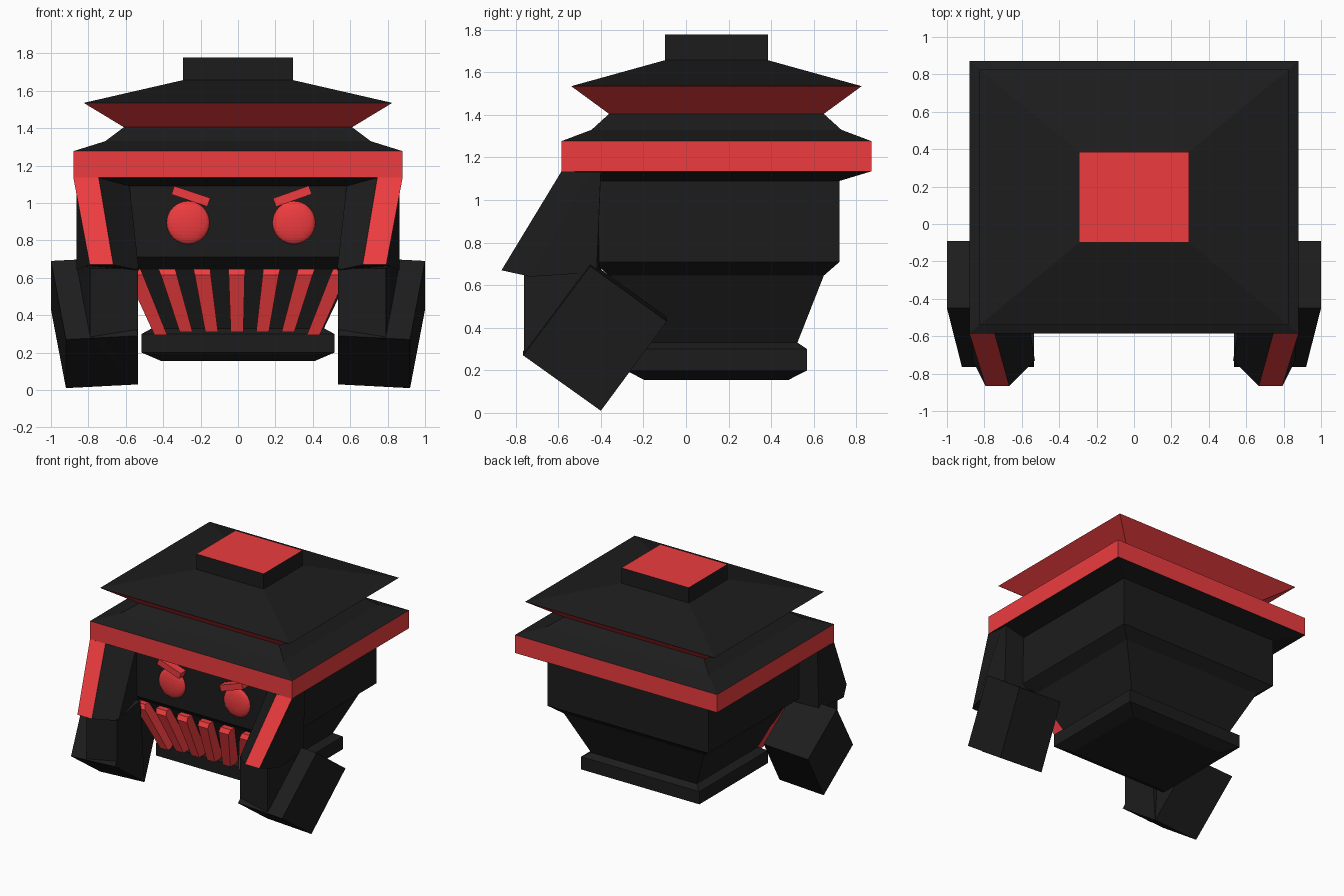
import bpy, bmesh, math

if "Cube" in bpy.data.objects:
    bpy.data.objects.remove(bpy.data.objects["Cube"])

def material(name, rgb):
    m = bpy.data.materials.new(name)
    m.diffuse_color = (*rgb, 1)
    m.use_nodes = True
    m.node_tree.nodes["Principled BSDF"].inputs["Base Color"].default_value = m.diffuse_color
    return m

BLACK = material("black", (0.012, 0.012, 0.012))
RED = material("red", (0.85, 0.045, 0.05))
CY = 0.143      # centre of the body along y
RATIO = 0.827   # depth / width of the body

def finish(name, bm, mats=(BLACK, RED), mirror=False):
    bmesh.ops.recalc_face_normals(bm, faces=bm.faces[:])
    me = bpy.data.meshes.new(name)
    bm.to_mesh(me)
    bm.free()
    for m in mats:
        me.materials.append(m)
    ob = bpy.data.objects.new(name, me)
    bpy.context.collection.objects.link(ob)
    if mirror:
        ob.modifiers.new("Mirror", 'MIRROR').use_mirror_merge = False
    return ob

def loft(name, rings, red=lambda band, side: False, red_top=False, mats=(BLACK, RED), mirror=False):
    """Skin a stack of rings (bottom to top), choosing which faces are red."""
    bm = bmesh.new()
    vs = [[bm.verts.new(p) for p in r] for r in rings]
    n = len(vs[0])
    for b in range(len(vs) - 1):
        for i in range(n):
            j = (i + 1) % n
            f = bm.faces.new((vs[b][i], vs[b][j], vs[b + 1][j], vs[b + 1][i]))
            f.material_index = int(red(b, i))
    bm.faces.new(vs[0][::-1])
    bm.faces.new(vs[-1]).material_index = int(red_top)
    return finish(name, bm, mats, mirror)

def hull(name, points, mirror=True):
    bm = bmesh.new()
    vs = [bm.verts.new(p) for p in points]
    out = bmesh.ops.convex_hull(bm, input=vs)
    junk = [g for g in out["geom_interior"] if isinstance(g, bmesh.types.BMVert)]
    bmesh.ops.delete(bm, geom=junk, context='VERTS')
    bmesh.ops.dissolve_limit(bm, angle_limit=0.01, verts=bm.verts[:], edges=bm.edges[:])
    return finish(name, bm, mirror=mirror)

def rect(w, z):
    d = w * RATIO
    return [(-w, CY - d, z), (w, CY - d, z), (w, CY + d, z), (-w, CY + d, z)]

# Base, tapered lower body and upper body
loft("body", [rect(w, z) for w, z in (
    (0.41, 0.155), (0.515, 0.20), (0.515, 0.30), (0.46, 0.33),
    (0.61, 0.645), (0.70, 0.71), (0.70, 1.09), (0.88, 1.135))])

# Tiered roof: red rim, red flared tier, red cap top
loft("roof", [rect(w, z) for w, z in (
    (0.88, 1.135), (0.88, 1.277), (0.71, 1.33), (0.61, 1.405),
    (0.825, 1.535), (0.293, 1.657), (0.293, 1.777))],
    red=lambda b, i: b in (0, 3), red_top=True)

# Side panels hanging from the roof corners, front strip red
loft("side_panel", [
    [(0.53, -0.73, 0.64), (0.667, -0.867, 0.67), (0.793, -0.867, 0.67),
     (0.863, -0.73, 0.64), (0.863, -0.42, 0.66), (0.58, -0.40, 0.66)],
    [(0.58, -0.44, 1.09), (0.745, -0.585, 1.135), (0.88, -0.585, 1.135),
     (0.865, -0.45, 1.135), (0.865, -0.40, 1.135), (0.60, -0.40, 1.10)]],
    red=lambda b, i: i == 1, mirror=True)

# Forearm columns below the panels
hull("arm_column", [
    (0.535, -0.74, 0.65), (0.535, -0.74, 0.28), (0.79, -0.76, 0.65), (0.79, -0.76, 0.27),
    (0.865, -0.47, 0.69), (0.535, -0.45, 0.69), (0.535, -0.40, 0.03), (0.79, -0.40, 0.03)])

# Tilted outer fists
hull("fist", [
    (x + dx, y, z + dz)
    for y, z, dx in ((-0.45, 0.69, 0.08), (-0.09, 0.43, 0.08), (-0.40, 0.01, 0.0), (-0.765, 0.27, 0.0))
    for x, dz in ((0.535, 0.02), (0.92, 0.0))])

# Fanned teeth bars
for k in range(-3, 4):
    xt, xb = -0.007 + 0.187 * k, -0.005 + 0.136 * k
    zb = 0.31 if abs(k) < 3 else 0.295

    def bar(x, h, yf, yb, z):
        return [(x - h, yf, z), (x + h, yf, z), (x + h, yb, z), (x - h, yb, z)]

    loft(f"tooth_{k + 4}", [bar(xb, 0.034, -0.33, -0.22, zb),
                            bar(xt * 0.97, 0.043, -0.43, -0.32, 0.615),
                            bar(xt, 0.045, -0.41, -0.33, 0.648)], mats=(RED, RED))

# Flattened round eyes and slanted brows
for label, x, bx, tilt in (("left", -0.267, -0.252, -18.5), ("right", 0.299, 0.291, 19.5)):
    bpy.ops.mesh.primitive_uv_sphere_add(segments=32, ring_count=16, radius=1, location=(x, -0.434, 0.895))
    eye = bpy.context.object
    eye.name = f"{label}_eye"
    eye.scale = (0.115, 0.035, 0.115)
    eye.data.materials.append(RED)

    bpy.ops.mesh.primitive_cube_add(size=1, location=(bx, -0.455, 1.036),
                                    rotation=(0, -math.radians(tilt), 0))
    brow = bpy.context.object
    brow.name = f"{label}_brow"
    brow.scale = (0.203, 0.09, 0.048)
    brow.data.materials.append(RED)
